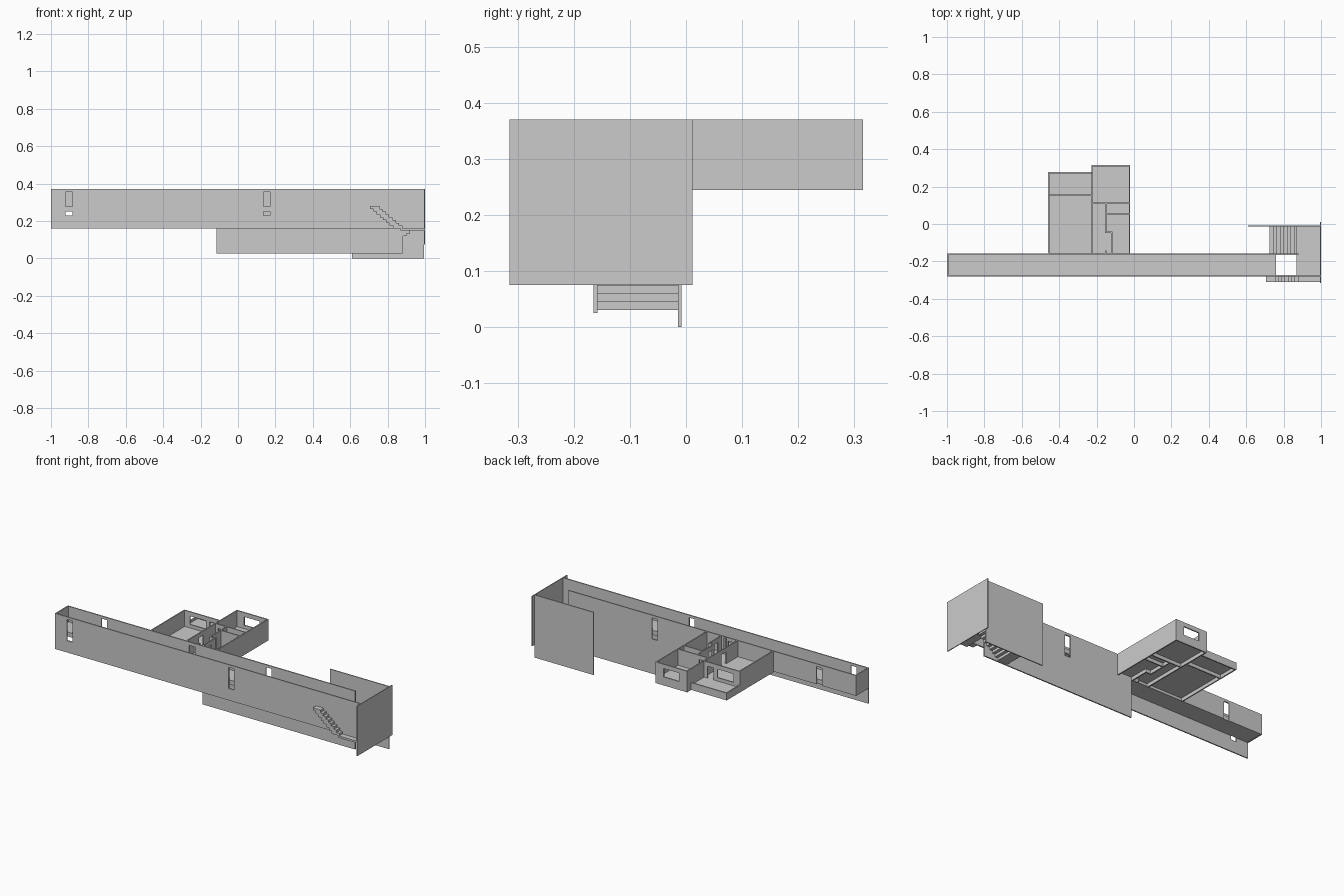
import bpy, bmesh, math

if "Cube" in bpy.data.objects:
    bpy.data.objects.remove(bpy.data.objects["Cube"])


def finish(name, bm):
    bmesh.ops.recalc_face_normals(bm, faces=bm.faces)
    bmesh.ops.dissolve_limit(bm, angle_limit=math.radians(1), verts=bm.verts, edges=bm.edges)
    me = bpy.data.meshes.new(name)
    bm.to_mesh(me)
    bm.free()
    ob = bpy.data.objects.new(name, me)
    bpy.context.collection.objects.link(ob)
    return ob


def extrude_faces(bm, vec):
    ext = bmesh.ops.extrude_face_region(bm, geom=bm.faces[:])
    verts = [g for g in ext["geom"] if isinstance(g, bmesh.types.BMVert)]
    bmesh.ops.translate(bm, verts=verts, vec=vec)


def wall(name, axis, pos, a, z, holes=(), t=0.007):
    """Upright panel across 'axis' from pos to pos+t; holes are (a0, a1, z0, z1)."""
    us = sorted(set(a) | {min(max(v, a[0]), a[1]) for h in holes for v in h[:2]})
    zs = sorted(set(z) | {min(max(v, z[0]), z[1]) for h in holes for v in h[2:]})
    bm = bmesh.new()
    grid = {}

    def vert(u, w):
        if (u, w) not in grid:
            grid[u, w] = bm.verts.new((pos, u, w) if axis == "x" else (u, pos, w))
        return grid[u, w]

    for u0, u1 in zip(us, us[1:]):
        for w0, w1 in zip(zs, zs[1:]):
            cu, cw = (u0 + u1) / 2, (w0 + w1) / 2
            if not any(h[0] < cu < h[1] and h[2] < cw < h[3] for h in holes):
                bm.faces.new([vert(u0, w0), vert(u1, w0), vert(u1, w1), vert(u0, w1)])
    extrude_faces(bm, (t, 0, 0) if axis == "x" else (0, t, 0))
    return finish(name, bm)


def profile(name, pts, y0, y1):
    """Side profile in x, z extruded along y."""
    bm = bmesh.new()
    bm.faces.new([bm.verts.new((x, y0, z)) for x, z in pts])
    extrude_faces(bm, (0, y1 - y0, 0))
    return finish(name, bm)


def slab(name, x, y, z):
    return profile(name, [(x[0], z[0]), (x[1], z[0]), (x[1], z[1]), (x[0], z[1])], *y)


def stair(name, x, z, run, rise, n, tread, y):
    """Stepped strip: overlapping treads descending from (x, z) by run and rise."""
    top, low = [], []
    for i in range(n):
        px, pz = x + run * i, z - rise * i
        lead, trail = (px + tread, px) if run > 0 else (px - tread, px)
        if i == 0:
            top.append((trail, pz))
        else:
            top.append((top[-1][0], pz))
        top.append((lead, pz))
        low += [(trail, pz - rise), (trail + run, pz - rise)]
    low[-1] = (top[-1][0], z - rise * n)
    return profile(name, top + low[::-1], *y)


TOP = 0.37

# Long corridor: front wall, stepped back wall, end panel and floor
wall("corridor_front_wall", "y", -0.28, (-1, 0.995), (0.16, TOP),
     [(x, x + 0.036, 0.23, 0.355) for x in (-0.922, 0.135)])
wall("corridor_back_wall", "y", -0.165, (-1, 0.88), (0.025, TOP),
     [(-1, -0.115, 0, 0.25), (-0.777, -0.741, 0.23, 0.355),
      (0.298, 0.334, 0.23, 0.355), (-0.205, -0.165, 0.275, 0.35)])
wall("corridor_left_end", "x", -1, (-0.273, -0.165), (0.25, TOP))
slab("corridor_floor", (-0.993, 0.76), (-0.273, -0.165), (0.252, 0.278))

# Entrance hall at the right end
wall("right_end_wall", "x", 0.995, (-0.315, 0.012), (0.075, TOP), t=0.005)
wall("hall_back_wall", "y", -0.014, (0.61, 0.995), (0, TOP), t=0.006)
slab("stair_landing", (0.87, 0.995), (-0.31, -0.014), (0.148, 0.16))
stair("upper_stair", 0.706, 0.28, 0.0175, 0.015, 8, 0.05, (-0.31, -0.28))
stair("lower_stair", 0.92, 0.148, -0.0187, 0.0147, 8, 0.065, (-0.158, -0.014))

# House outer walls
LOW = 0.245
wall("house_right_wall", "x", -0.028, (-0.158, 0.315), (LOW, TOP))
wall("house_back_wall", "y", 0.308, (-0.228, -0.028), (LOW, TOP),
     [(-0.175, -0.075, 0.295, 0.345)])
wall("house_middle_wall", "x", -0.228, (-0.158, 0.308), (LOW, TOP),
     [(-0.05, -0.005, 0.275, 0.345)])
wall("house_left_wall", "x", -0.46, (-0.158, 0.155), (LOW, TOP))
wall("living_room_back_wall", "y", 0.15, (-0.453, -0.228), (LOW, TOP),
     [(-0.42, -0.315, 0.295, 0.345), (-0.29, -0.25, 0.275, 0.345)])

# Terrace with a low parapet
wall("terrace_back_parapet", "y", 0.27, (-0.46, -0.228), (LOW, 0.288))
wall("terrace_left_parapet", "x", -0.46, (0.155, 0.27), (LOW, 0.288))

# House partitions with doorways
wall("bedroom_partition", "y", 0.107, (-0.221, -0.028), (LOW, TOP),
     [(-0.205, -0.165, 0.275, 0.345)])
wall("closet_partition", "y", 0.052, (-0.147, -0.028), (LOW, TOP))
wall("passage_partition", "x", -0.154, (-0.048, 0.107), (LOW, TOP),
     [(0.065, 0.1, 0.275, 0.345), (-0.03, 0.01, 0.275, 0.345)])
wall("passage_return", "y", -0.048, (-0.147, -0.115), (LOW, TOP))
wall("kitchen_partition", "x", -0.122, (-0.158, -0.048), (LOW, TOP),
     [(-0.125, -0.085, 0.275, 0.345)])
wall("entry_stub", "x", -0.154, (-0.158, -0.142), (LOW, TOP))

# House floors sit above the foot of the walls
for name, x, y in (("living_room_floor", (-0.453, -0.228), (-0.158, 0.15)),
                   ("terrace_floor", (-0.453, -0.228), (0.157, 0.27)),
                   ("bedroom_floor", (-0.221, -0.028), (-0.158, 0.308))):
    slab(name, x, y, (0.265, 0.275))
